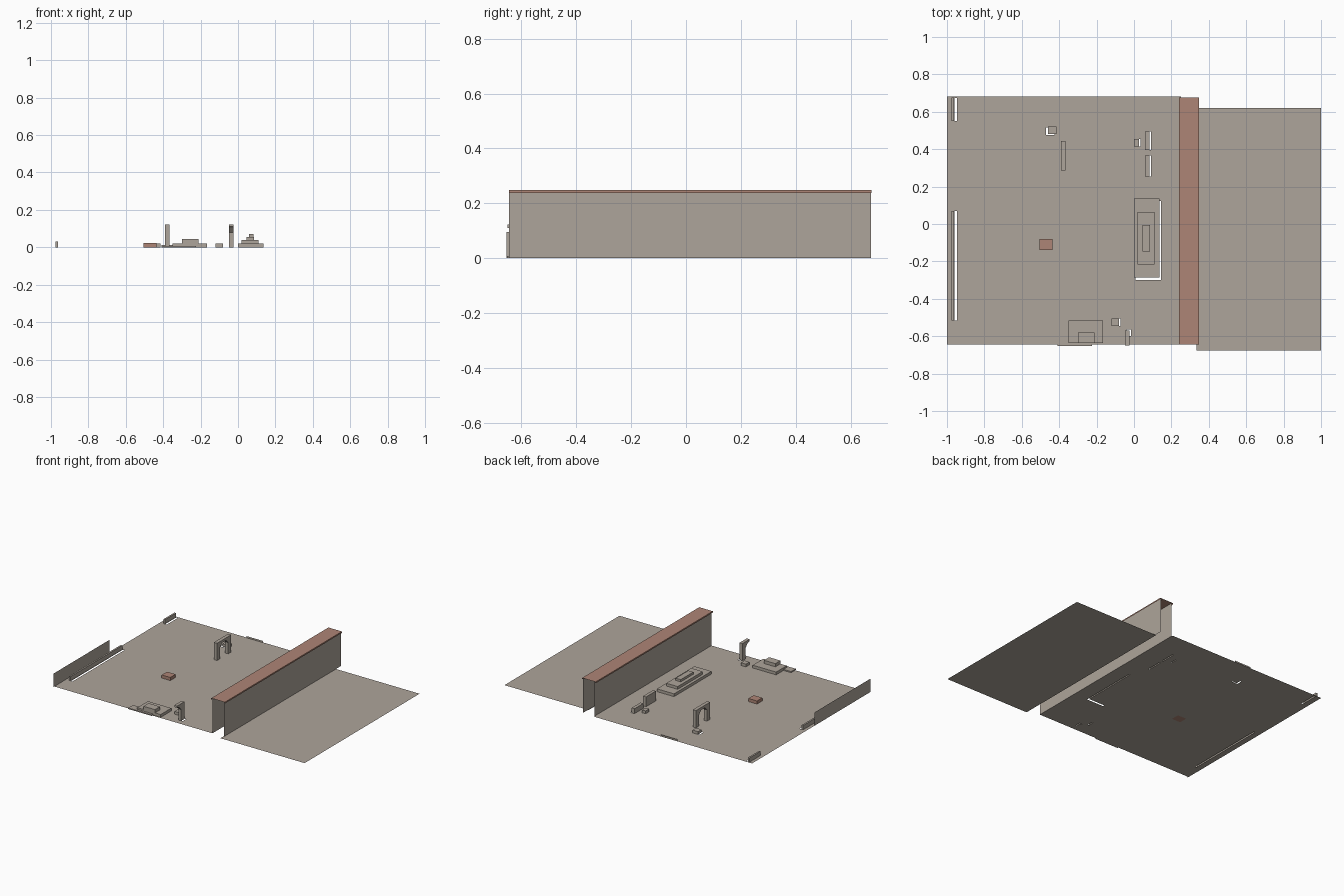
import bpy
import bmesh

default_cube = bpy.data.objects.get("Cube")
if default_cube:
    bpy.data.objects.remove(default_cube, do_unlink=True)


def make_material(name, colour):
    material = bpy.data.materials.new(name)
    material.use_nodes = True
    material.diffuse_color = colour
    material.node_tree.nodes["Principled BSDF"].inputs["Base Color"].default_value = colour
    return material


stone = make_material("warm grey stone", (0.42, 0.375, 0.325, 1))
brick = make_material("faded brick red", (0.42, 0.235, 0.18, 1))


def finish(name, mesh_builder, material):
    """Turn a bmesh into a flat shaded object with one material."""
    mesh = bpy.data.meshes.new(name)
    mesh_builder.to_mesh(mesh)
    mesh_builder.free()
    mesh.materials.append(material)
    part = bpy.data.objects.new(name, mesh)
    bpy.context.collection.objects.link(part)
    return part


def block(name, x, y, z, material=stone):
    """Closed box given by its (low, high) range on each axis."""
    bm = bmesh.new()
    bmesh.ops.create_cube(bm, size=1)
    for vert in bm.verts:
        vert.co = [span[int(c > 0)] for span, c in zip((x, y, z), vert.co)]
    bmesh.ops.recalc_face_normals(bm, faces=bm.faces)
    return finish(name, bm, material)


def sheet(name, x, y, z, material=stone):
    """Single rectangle; the axis with equal ends is its normal."""
    bm = bmesh.new()
    if x[0] == x[1]:
        corners = [(x[0], y[i], z[j]) for i, j in ((0, 0), (1, 0), (1, 1), (0, 1))]
    elif y[0] == y[1]:
        corners = [(x[i], y[0], z[j]) for i, j in ((0, 0), (1, 0), (1, 1), (0, 1))]
    else:
        corners = [(x[i], y[j], z[0]) for i, j in ((0, 0), (1, 0), (1, 1), (0, 1))]
    bm.faces.new([bm.verts.new(c) for c in corners])
    return finish(name, bm, material)


def extruded_profile(name, x, profile, material=stone):
    """Extrude a (y, z) outline along x."""
    bm = bmesh.new()
    face = bm.faces.new([bm.verts.new((x[0], y, z)) for y, z in profile])
    grown = bmesh.ops.extrude_face_region(bm, geom=[face])["geom"]
    moved = [item for item in grown if isinstance(item, bmesh.types.BMVert)]
    bmesh.ops.translate(bm, verts=moved, vec=(x[1] - x[0], 0, 0))
    bmesh.ops.recalc_face_normals(bm, faces=bm.faces)
    return finish(name, bm, material)


def pierced_floor(name, x, y, holes):
    """Flat floor built as a grid of cells, leaving out the cells in holes."""
    xs = sorted({*x, *(edge for hole in holes for edge in hole[0])})
    ys = sorted({*y, *(edge for hole in holes for edge in hole[1])})
    bm = bmesh.new()
    grid = {(a, b): bm.verts.new((a, b, 0)) for a in xs for b in ys}
    for left, right in zip(xs, xs[1:]):
        for front, back in zip(ys, ys[1:]):
            mid_x, mid_y = (left + right) / 2, (front + back) / 2
            if any(hx[0] < mid_x < hx[1] and hy[0] < mid_y < hy[1] for hx, hy in holes):
                continue
            bm.faces.new([grid[left, front], grid[right, front],
                          grid[right, back], grid[left, back]])
    loose = [vert for vert in bm.verts if not vert.link_faces]
    bmesh.ops.delete(bm, geom=loose, context="VERTS")
    return finish(name, bm, stone)


# Low blocks: name, x range, y range, height, material, offset of the floor opening
blocks = [
    ("long_kerb", (-0.975, -0.963), (-0.515, 0.07), 0.03, stone, (0.016, 0)),
    ("short_kerb", (-0.975, -0.963), (0.55, 0.675), 0.03, stone, (0.016, 0)),
    ("back_crate", (-0.46, -0.415), (0.48, 0.52), 0.02, stone, (-0.01, -0.005)),
    ("front_crate", (-0.12, -0.08), (-0.545, -0.505), 0.02, stone, (0.008, 0)),
    ("side_crate", (0, 0.028), (0.415, 0.455), 0.02, stone, (0.006, 0)),
    ("tall_slab", (0.06, 0.083), (0.255, 0.365), 0.07, stone, (0.009, 0)),
    ("low_slab", (0.06, 0.083), (0.395, 0.495), 0.035, stone, (0.009, 0)),
    ("red_crate", (-0.505, -0.437), (-0.14, -0.08), 0.022, brick, (0, 0)),
    ("dais_base", (0, 0.135), (-0.287, 0.135), 0.02, stone, (0.009, -0.013)),
]
holes = []
for name, x, y, height, material, (dx, dy) in blocks:
    block(name, x, y, (0, height), material)
    holes.append(((x[0] + dx, x[1] + dx), (y[0] + dy, y[1] + dy)))
holes.append(((-0.04, -0.015), (-0.6, -0.565)))

# Floors on both sides of the dividing wall
pierced_floor("main_floor", (-1, 0.25), (-0.645, 0.683), holes)
sheet("side_floor", (0.335, 1), (-0.677, 0.62), (0, 0))

# Upper steps of the dais
block("dais_middle", (0.02, 0.11), (-0.217, 0.065), (0.02, 0.04))
block("dais_top", (0.045, 0.085), (-0.147, -0.005), (0.04, 0.056))

# Stepped platform at the front edge
block("platform_base", (-0.35, -0.165), (-0.637, -0.517), (0, 0.02))
block("platform_top", (-0.3, -0.21), (-0.637, -0.58), (0.02, 0.043))
block("platform_sill", (-0.41, -0.225), (-0.653, -0.6), (0, 0.008))

# Dividing wall, open at its ends and below
for side, x in (("right", 0.25), ("left", 0.34)):
    sheet(side + "_wall_face", (x, x), (-0.645, 0.675), (0, 0.245))
sheet("wall_cap", (0.24, 0.347), (-0.645, 0.677), (0.248, 0.248), brick)
for side, x in (("right", 0.24), ("left", 0.347)):
    sheet(side + "_cap_lip", (x, x), (-0.645, 0.677), (0.238, 0.248), brick)

# Low boundary screens
sheet("edge_screen", (-1, -1), (-0.655, -0.02), (0, 0.095))
sheet("back_screen", (-0.41, -0.28), (0.68, 0.68), (0, 0.012))

# Whole arch with chamfered opening, mirrored about its middle
middle, top = 0.365, 0.123
half = [(0.08, top), (0.08, 0), (0.045, 0), (0.045, 0.08), (0.022, 0.105)]
outline = [(middle + d, z) for d, z in half]
outline += [(middle - d, z) for d, z in reversed(half)]
extruded_profile("whole_arch", (-0.39, -0.365), outline)

# Broken arch: one leg and half a lintel reaching over the front edge
broken = [(middle + d, z) for d, z in half] + [(middle, 0.11), (middle, top)]
shift = -0.57 - (middle + 0.08)
extruded_profile("broken_arch", (-0.048, -0.025), [(y + shift, z) for y, z in broken])
